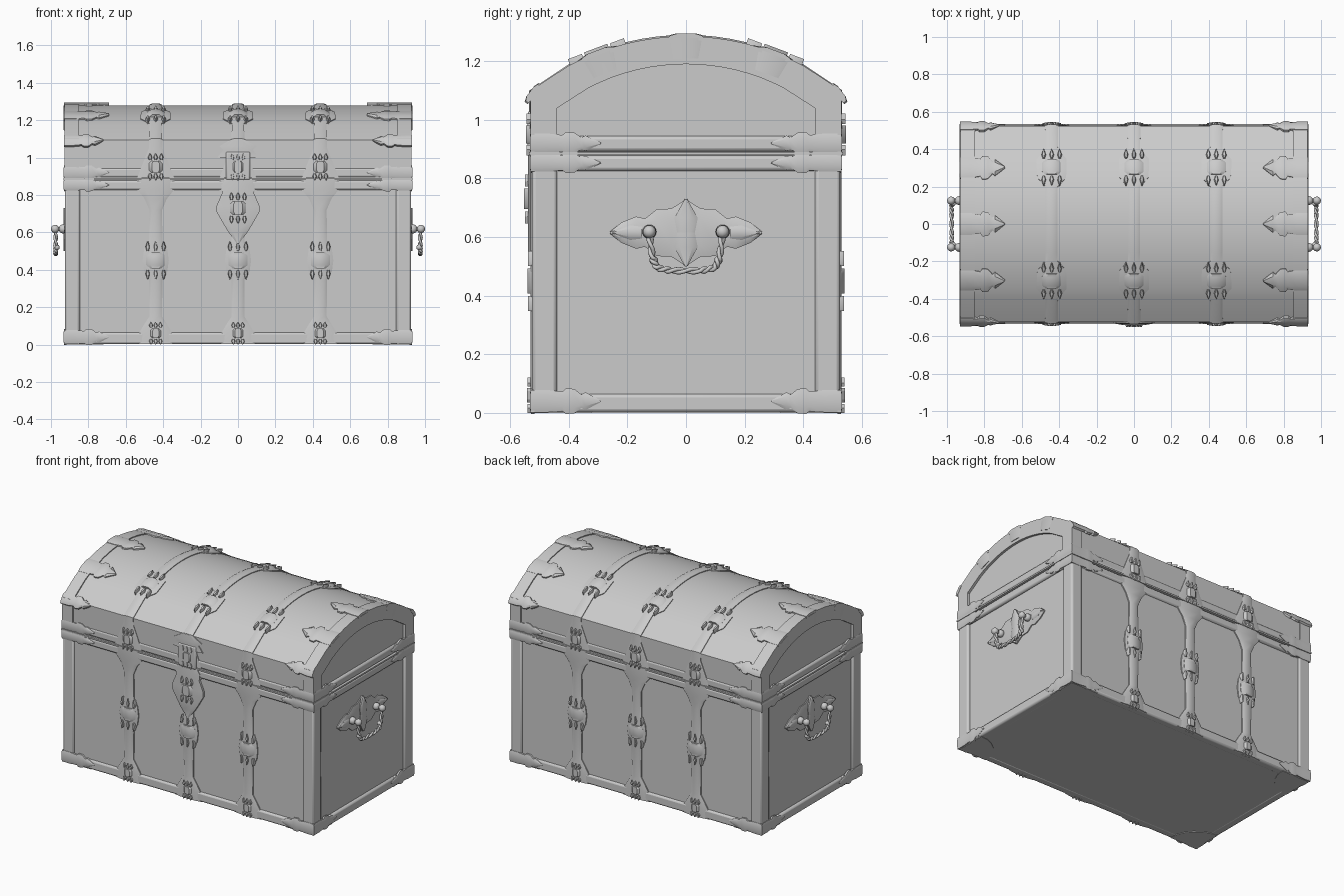
import bpy, bmesh, math
from mathutils import Vector as V

if "Cube" in bpy.data.objects:
    bpy.data.objects.remove(bpy.data.objects["Cube"])

mat = bpy.data.materials.new("plain grey")
mat.use_nodes = True
GREY = (0.6, 0.6, 0.6, 1)
mat.diffuse_color = GREY
mat.node_tree.nodes["Principled BSDF"].inputs["Base Color"].default_value = GREY
meshes = []
X, Y, Z = V((1, 0, 0)), V((0, 1, 0)), V((0, 0, 1))


def finish(name, bm, bevel=0):
    bmesh.ops.recalc_face_normals(bm, faces=bm.faces)
    me = bpy.data.meshes.new(name)
    bm.to_mesh(me)
    bm.free()
    me.materials.append(mat)
    ob = bpy.data.objects.new(name, me)
    bpy.context.collection.objects.link(ob)
    if bevel:
        mod = ob.modifiers.new("rounded edges", 'BEVEL')
        mod.width, mod.segments = bevel, 2
    meshes.append(ob)
    return ob


def box(name, lo, hi, bevel=0):
    bm = bmesh.new()
    bmesh.ops.create_cube(bm, size=1)
    lo, hi = V(lo), V(hi)
    for v in bm.verts:
        v.co = (lo + hi) / 2 + v.co * (hi - lo)
    return finish(name, bm, bevel)


def prism(name, outline, depth):
    bm = bmesh.new()
    face = bm.faces.new([bm.verts.new(p) for p in outline])
    new = bmesh.ops.extrude_face_region(bm, geom=[face])["geom"]
    bmesh.ops.translate(bm, vec=depth, verts=[e for e in new if isinstance(e, bmesh.types.BMVert)])
    return finish(name, bm)


def ribbon(name, pts, widths, across, dome):
    """Domed metal strip following a path, with a half width at every point."""
    bm = bmesh.new()
    rows = []
    for i, (p, w) in enumerate(zip(pts, widths)):
        t = (pts[min(i + 1, len(pts) - 1)] - pts[max(i - 1, 0)]).normalized()
        n = across.cross(t)
        section = [(-1, -.008), (-1, dome * .45), (-.55, dome), (.55, dome), (1, dome * .45), (1, -.008)]
        rows.append([bm.verts.new(p + across * w * a + n * h) for a, h in section])
    for a, b in zip(rows, rows[1:]):
        for k in range(6):
            bm.faces.new((a[k], a[(k + 1) % 6], b[(k + 1) % 6], b[k]))
    bm.faces.new(rows[0])
    bm.faces.new(rows[-1])
    return finish(name, bm)


def plate(name, origin, along, normal, rows, dome=.01):
    return ribbon(name, [origin + along * d for d, w in rows], [w for d, w in rows],
                  along.cross(normal), dome)


def claw(name, origin, along, normal, length, w, dome=.01):
    shape = [(0, 1), (.25, 1), (.45, .85), (.5, 1.15), (.62, 1.1), (.72, .6), (.78, .8), (1, .06)]
    return plate(name, origin, along, normal, [(d * length, w * k) for d, k in shape], dome)


def boss(name, origin, along, normal, size):
    """Raised square stud with pointed leaves above and below."""
    side = along.cross(normal)
    plate(name + "_stud", origin - along * size * .5, along, normal,
          [(0, size * .4), (size * .2, size * .6), (size * .8, size * .6), (size, size * .4)], .024)
    for s in (-1, 1):
        for k in (-.5, 0, .5):
            plate(name + "_leaf", origin + along * s * size * .6 + side * k * size, along * s, normal,
                  [(0, .006), (size * .25, .012), (size * .6, .002)], .022)


def lid_profile(inset=0):
    arc = [(-.53, 1.10)]
    for i in range(17):
        y = -.4 + .05 * i
        arc.append((y, 1.285 - .852 + math.sqrt(.852 ** 2 - y * y)))
    arc.append((.53, 1.10))
    return [(y * (1 - inset / .53), z - inset) for y, z in arc]


# Body core, corner posts and rails
box("body", (-.91, -.515, .004), (.91, .515, .88))
for sx in (-1, 1):
    for sy in (-1, 1):
        a, b = sorted((sx * .845, sx * .926))
        c, d = sorted((sy * .44, sy * .526))
        box("corner_post", (a, c, .003), (b, d, .88), .012)
for name, lo, hi in (("bottom_rail", .002, .065), ("top_rail", .825, .878), ("lid_rail", .892, .945)):
    for s in (-1, 1):
        a, b = sorted((s * .47, s * .527))
        box(name, (-.927, a, lo), (.927, b, hi), .012)
        a, b = sorted((s * .87, s * .927))
        box(name + "_end", (a, -.527, lo), (b, .527, hi), .012)
box("seam_lip", (-.933, -.535, .88), (.933, .535, .89))

# Lid core and arched end frames
core = lid_profile(.006)
prism("lid", [V((-.912, y, z)) for y, z in [(-.522, .885)] + core + [(.522, .885)]], X * 1.824)
outer = [(-.53, .9)] + lid_profile() + [(.53, .9)]
inner = [(-.44, .9)] + [(y * .83, 1.04 + (z - 1.1) * .81) for y, z in lid_profile()] + [(.44, .9)]
for x in (-.928, .85):
    prism("lid_end_frame", [V((x, y, z)) for y, z in outer + inner[::-1]], X * .078)

# Bottom corner plates
for sx in (-1, 1):
    for sy in (-1, 1):
        pts = [V((sx * .92, sy * .52, 0))]
        for i in range(7):
            a = math.pi / 2 * i / 6
            pts.append(V((sx * (.92 - .2 * math.cos(a)), sy * (.52 - .2 * math.sin(a)), 0)))
        prism("bottom_corner_plate", pts, Z * .006)


def lid_width(y, z):
    """Half width of the lid strap at a point of the lid outline."""
    if abs(y) > .5:
        return max(.035, .1 - abs(z - .89) * .4)
    return max(.032, .08 - max(0, abs(abs(y) - .3) - .05) * 1.2)


# Straps around the lid and down both faces
side = [(.003, .1), (.06, .09), (.11, .06), (.15, .034), (.35, .036), (.39, .062), (.45, .07),
        (.51, .062), (.55, .036), (.72, .034), (.78, .06), (.83, .1), (.88, .1)]
for x in (-.44, 0, .44):
    rise = [(-.522, z) for z in (.892, .95, 1.0, 1.05)]
    path = rise + core + [(-y, z) for y, z in rise[::-1]]
    ribbon("lid_strap", [V((x, y, z)) for y, z in path], [lid_width(y, z) for y, z in path], X, .011)
    for s in (-1, 1):
        n = Y * s
        plate("body_strap", V((x, s * .515, 0)), Z, n, side, .016)
        boss("body_boss", V((x, s * .517, .45)), Z, n, .085)
        boss("lid_rail_boss", V((x, s * .522, .95)), Z, n, .06)
        boss("foot_boss", V((x, s * .518, .06)), Z, n, .05)
        n = V((0, s * .3, .8)).normalized()
        boss("lid_boss", V((x, s * .3, 1.222)), X.cross(n), n, .085)

# Front lock plate and hasp
plate("lock_plate", V((0, -.525, .54)), Z, -Y,
      [(0, .005), (.06, .05), (.1, .075), (.17, .115), (.2, .115), (.27, .085), (.31, .09), (.34, .07)], .014)
boss("lock_boss", V((0, -.528, .73)), Z, -Y, .07)
box("hasp", (-.065, -.54, .88), (.065, -.51, 1.03), .008)
plate("hasp_crest", V((0, -.525, 1.0)), Z, -Y, [(0, .11), (.04, .08), (.06, .1), (.1, .03)])

# Claw mounts at the corners and along the lid ends
for sx in (-1, 1):
    for sy in (-1, 1):
        for z, w in ((.04, .038), (.853, .03), (.92, .033)):
            claw("corner_claw", V((sx * .93, sy * .525, z)), X * -sx, Y * sy, .24, w, .008)
            claw("corner_claw_end", V((sx * .925, sy * .53, z)), Y * -sy, X * sx, .24, w, .008)
        claw("lid_edge_claw", V((sx * .93, sy * .522, 1.09)), X * -sx, V((0, sy * .8, .6)), .21, .035, .012)
    for y, z in ((-.3, 1.222), (0, 1.279), (.3, 1.222)):
        n = V((0, y, .8)).normalized()
        claw("lid_claw", V((sx * .93, y, z)), X * -sx, n, .24, .058, .015)
        plate("lid_claw_end", V((sx * .925, y, z)), -n, X * sx, [(0, .055), (.07, .042)], .007)


def lathe_ball(name, centre, radius):
    bm = bmesh.new()
    bmesh.ops.create_uvsphere(bm, u_segments=12, v_segments=8, radius=radius)
    bmesh.ops.translate(bm, vec=centre, verts=bm.verts)
    return finish(name, bm)


# Side handles: ornate plate, knobs and a twisted bail
leaf = [(-.26, .003), (-.22, .035), (-.17, .055), (-.14, .048), (-.1, .08), (-.05, .082), (-.03, .095), (0, .115)]
leaf += [(-d, w) for d, w in leaf[-2::-1]]
for s in (-1, 1):
    plate("handle_plate", V((s * .91, 0, .615)), Y, X * s, leaf, .014)
    for k in (-1, 1):
        plate("handle_leaf", V((s * .922, 0, .615)), Z * k, X * s, [(0, .03), (.05, .04), (.115, .004)], .012)
        plate("handle_side_leaf", V((s * .92, k * .15, .615)), Y * k, X * s, [(0, .02), (.04, .025), (.1, .003)])
        a, b = sorted((s * .91, s * .985))
        box("knob_stem", (a, k * .125 - .01, .608), (b, k * .125 + .01, .628), .004)
        for x, r in ((.935, .024), (.978, .022)):
            lathe_ball("knob", V((s * x, k * .125, .618)), r)
        lathe_ball("bail_end", V((s * .968, k * .11, .52)), .015)
    bail = [V((s * .975, y, z)) for y, z in
            ((-.125, .615), (-.115, .53), (-.1, .495), (-.05, .485), (.05, .485), (.1, .495), (.115, .53), (.125, .615))]
    curve = bpy.data.curves.new("bail", 'CURVE')
    curve.dimensions = '3D'
    curve.bevel_depth, curve.bevel_resolution = .007, 2
    for phase in (0, math.pi):
        pts = []
        for p, q in zip(bail, bail[1:]):
            t = (q - p).normalized()
            for i in range(10):
                a = phase + i / 10 * math.tau
                pts.append(p.lerp(q, i / 10) + (X * math.cos(a) + X.cross(t) * math.sin(a)) * .006)
        spline = curve.splines.new('POLY')
        spline.points.add(len(pts) - 1)
        for sp, p in zip(spline.points, pts):
            sp.co = (*p, 1)
    curve.materials.append(mat)
    bpy.context.collection.objects.link(bpy.data.objects.new("handle_bail", curve))

# Smooth shading with sharp edges kept
bpy.ops.object.select_all(action='DESELECT')
for ob in meshes:
    ob.select_set(True)
bpy.context.view_layer.objects.active = meshes[0]
bpy.ops.object.shade_smooth_by_angle(angle=math.radians(30))
